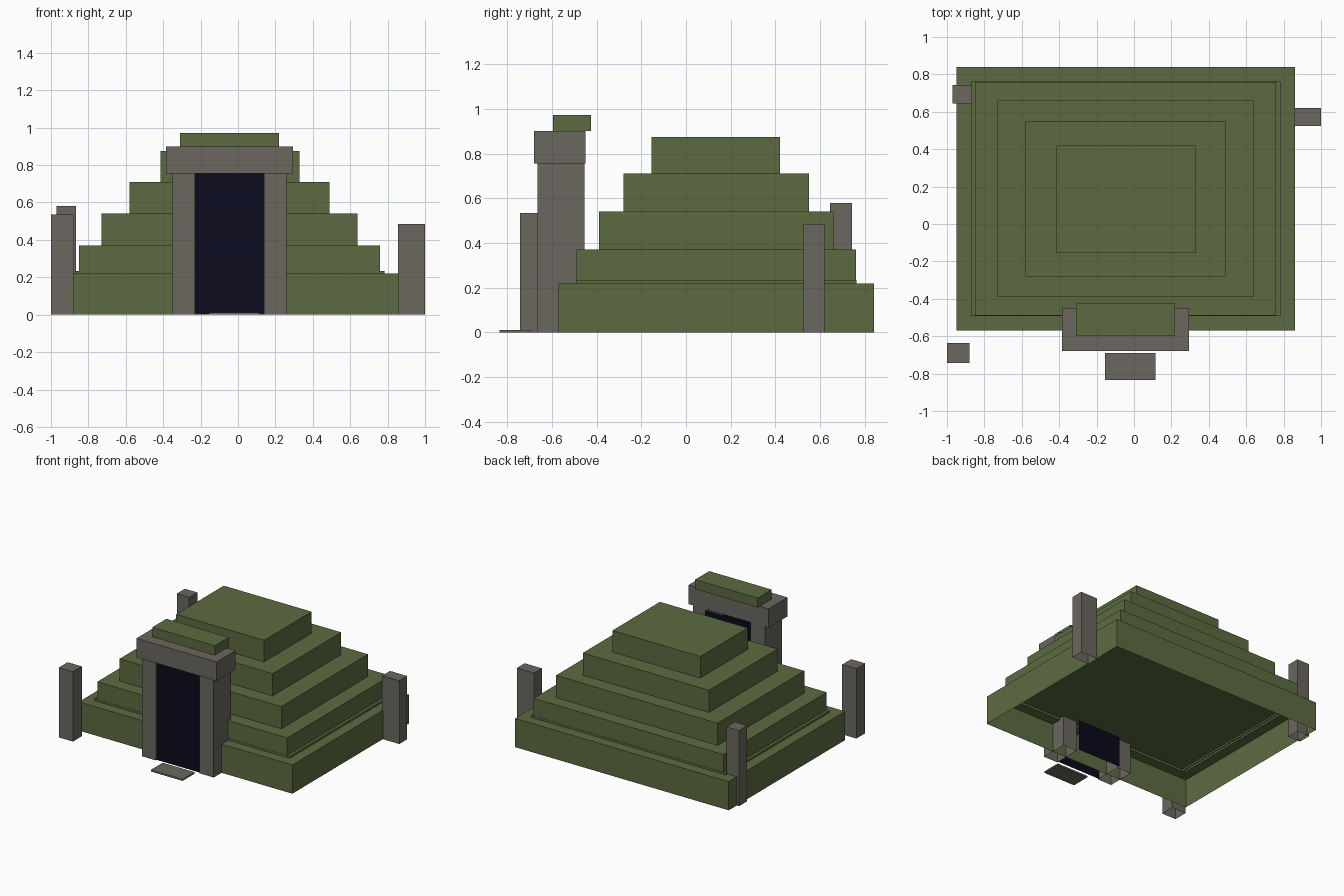
import bpy
import bmesh

cube = bpy.data.objects.get("Cube")
if cube:
    bpy.data.objects.remove(cube, do_unlink=True)


def material(name, rgb):
    m = bpy.data.materials.new(name)
    m.use_nodes = True
    m.diffuse_color = (*rgb, 1)
    bsdf = next(n for n in m.node_tree.nodes if n.type == 'BSDF_PRINCIPLED')
    bsdf.inputs["Base Color"].default_value = (*rgb, 1)
    bsdf.inputs["Roughness"].default_value = 0.9
    return m


moss = material("moss_green", (0.107, 0.147, 0.051))
stone = material("weathered_stone", (0.147, 0.136, 0.114))
dark = material("doorway_dark", (0.0033, 0.0033, 0.013))


def finish(name, bm, mat):
    mesh = bpy.data.meshes.new(name)
    bm.to_mesh(mesh)
    bm.free()
    mesh.materials.append(mat)
    obj = bpy.data.objects.new(name, mesh)
    bpy.context.collection.objects.link(obj)
    return obj


def block(name, x, y, z, mat, open_bottom=False, recess=0.0):
    """Box from x, y, z ranges; optionally bottomless, with a raised inner ceiling."""
    bm = bmesh.new()
    bmesh.ops.create_cube(bm, size=1)
    for v in bm.verts:
        v.co = [r[0] if c < 0 else r[1] for c, r in zip(v.co, (x, y, z))]
    bm.normal_update()
    if open_bottom:
        bmesh.ops.delete(bm, geom=[f for f in bm.faces if f.normal.z < -0.5],
                         context='FACES')
    if recess:
        top = next(f for f in bm.faces if f.normal.z > 0.5)
        bmesh.ops.inset_individual(bm, faces=[top], thickness=0.11)
        inner = bmesh.ops.extrude_face_region(bm, geom=[top])
        for v in (g for g in inner["geom"] if isinstance(g, bmesh.types.BMVert)):
            v.co.z += recess
        bmesh.ops.delete(bm, geom=[top], context='FACES_ONLY') if top.is_valid else None
    return finish(name, bm, mat)


def panel(name, x, y, z, mat):
    """Upright sheet facing the front."""
    bm = bmesh.new()
    bm.faces.new([bm.verts.new((px, y, pz)) for px, pz in
                  ((x[0], z[0]), (x[1], z[0]), (x[1], z[1]), (x[0], z[1]))])
    return finish(name, bm, mat)


# Stepped pyramid, hollow underneath
tiers = [((-0.95, 0.86), (-0.57, 0.84)),
         ((-0.85, 0.76), (-0.49, 0.76)),
         ((-0.73, 0.64), (-0.39, 0.66)),
         ((-0.58, 0.49), (-0.28, 0.55)),
         ((-0.415, 0.33), (-0.155, 0.42))]
levels = [0, 0.22, 0.37, 0.54, 0.71, 0.875]
for i, (x, y) in enumerate(tiers):
    block(f"pyramid_tier_{i + 1}", x, y, (levels[i], levels[i + 1]), moss,
          open_bottom=True, recess=0.015 if i == 0 else 0)

# Entrance gate
for name, x in (("gate_post_right", (-0.35, -0.23)), ("gate_post_left", (0.14, 0.26))):
    block(name, x, (-0.665, -0.455), (0, 0.755), stone, open_bottom=True)
block("gate_lintel", (-0.385, 0.295), (-0.68, -0.45), (0.755, 0.9), stone)
block("lintel_moss_cap", (-0.31, 0.22), (-0.595, -0.425), (0.9, 0.972), moss)

# Dark doorway sheets, front and back
panel("doorway_front", (-0.23, 0.14), -0.655, (0, 0.755), dark)
panel("doorway_back", (-0.23, 0.14), -0.432, (0, 0.755), dark)

# Doorstep slab
block("doorstep", (-0.155, 0.115), (-0.835, -0.69), (0, 0.012), stone)

# Standing stones around the pyramid
block("standing_stone_front", (-1.0, -0.88), (-0.742, -0.635), (0, 0.535), stone, True)
block("standing_stone_back", (-0.97, -0.865), (0.645, 0.742), (0, 0.58), stone, True)
block("standing_stone_side", (0.855, 1.0), (0.525, 0.62), (0, 0.485), stone, True)
